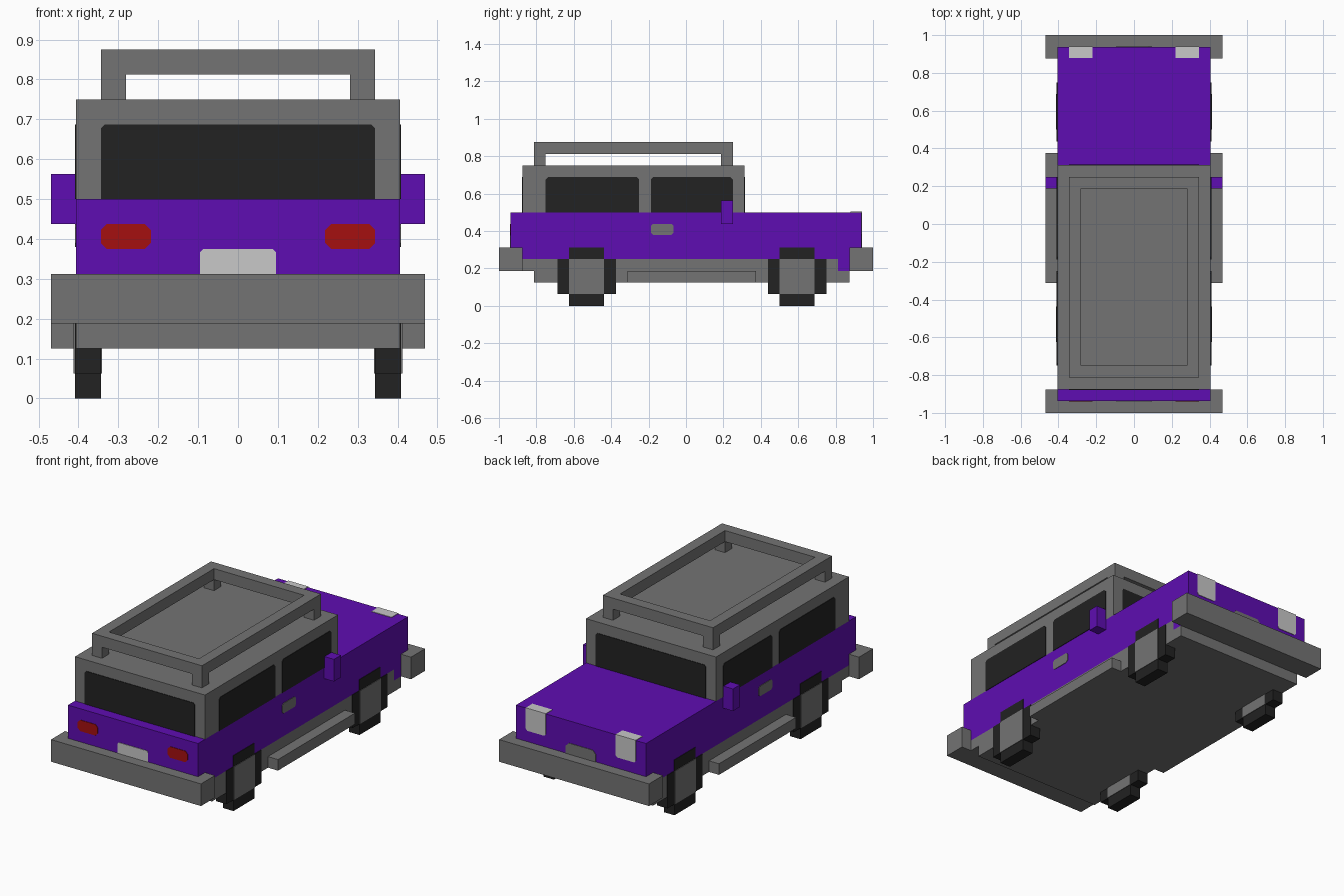
import bpy, bmesh

if "Cube" in bpy.data.objects:
    bpy.data.objects.remove(bpy.data.objects["Cube"])


def material(name, rgb):
    m = bpy.data.materials.new(name)
    m.diffuse_color = (*rgb, 1)
    m.use_nodes = True
    m.node_tree.nodes["Principled BSDF"].inputs["Base Color"].default_value = m.diffuse_color
    return m


GREY = material("grey", (0.174, 0.174, 0.174))
PURPLE = material("purple", (0.113, 0.004, 0.445))
BLACK = material("black", (0.016, 0.016, 0.016))
RED = material("red", (0.376, 0.005, 0.005))
LIGHT = material("light grey", (0.578, 0.578, 0.578))
T = 0.003  # thickness of painted plates


def prism(name, profile, axis, a, b, mat):
    """Extrude a 2D profile from a to b along an axis (other two axes in xyz order)."""
    def place(p, d):
        v = list(p)
        v.insert("xyz".index(axis), d)
        return v
    bm = bmesh.new()
    face = bm.faces.new([bm.verts.new(place(p, a)) for p in profile])
    ext = bmesh.ops.extrude_face_region(bm, geom=[face])
    for v in ext["geom"]:
        if isinstance(v, bmesh.types.BMVert):
            v.co["xyz".index(axis)] = b
    bmesh.ops.recalc_face_normals(bm, faces=bm.faces)
    me = bpy.data.meshes.new(name)
    bm.to_mesh(me)
    bm.free()
    me.materials.append(mat)
    ob = bpy.data.objects.new(name, me)
    bpy.context.collection.objects.link(ob)
    return ob


def rect(u0, u1, v0, v1, top=0, bottom=0):
    """Rectangle profile with optional cut corners at the top and bottom."""
    pts = []
    for u, v, c, su, sv, flip in ((u0, v0, bottom, 1, 1, 0), (u1, v0, bottom, -1, 1, 1),
                                  (u1, v1, top, -1, -1, 0), (u0, v1, top, 1, -1, 1)):
        if c:
            pair = [(u, v + sv * c), (u + su * c, v)]
            pts += pair[::-1] if flip else pair
        else:
            pts.append((u, v))
    return pts


def box(name, x0, x1, y0, y1, z0, z1, mat):
    return prism(name, rect(x0, x1, y0, y1), "z", z0, z1, mat)


W = 0.40625  # half width of the body

# Body, cabin and chassis
box("body", -W, W, -0.9375, 0.9375, 0.25, 0.5, PURPLE)
box("cabin", -W, W, -0.875, 0.3125, 0.5, 0.75, GREY)
box("chassis", -W, W, -0.8125, 0.8125, 0.125, 0.25, GREY)
box("chassis_end", -W, W, 0.8125, 0.875, 0.125, 0.1875, GREY)
box("chassis_front_lip", -W, W, -0.875, -0.8125, 0.1875, 0.25, GREY)
box("lower_body_end", -W, W, 0.8125, 0.875, 0.1875, 0.25, PURPLE)

# Bumpers
box("front_bumper", -0.46875, 0.46875, -1, -0.875, 0.1875, 0.3125, GREY)
box("back_bumper", -0.46875, 0.46875, 0.875, 1, 0.1875, 0.3125, GREY)

# Roof rack: four rails on four posts
for s, side in ((-1, "left"), (1, "right")):
    x0, x1 = sorted((s * 0.28125, s * 0.34375))
    box(side + "_rack_rail", x0, x1, -0.8125, 0.25, 0.8125, 0.875, GREY)
    for end, y in (("front", -0.8125), ("back", 0.1875)):
        box(f"{side}_{end}_rack_post", x0, x1, y, y + 0.0625, 0.75, 0.8125, GREY)
for end, y in (("front", -0.8125), ("back", 0.1875)):
    box(end + "_rack_rail", -0.28125, 0.28125, y, y + 0.0625, 0.8125, 0.875, GREY)

# Front and back windows
window = rect(-0.34375, 0.34375, 0.5, 0.6875, top=0.01)
prism("front_window", window, "y", -0.875 - T, -0.875, BLACK)
prism("back_window", window, "y", 0.3125, 0.3125 + T, BLACK)

# Number plate and grille
prism("number_plate", rect(-0.095, 0.095, 0.3125, 0.375, top=0.008), "y",
      -0.9375 - T, -0.9375, LIGHT)
prism("grille", rect(-0.094, 0.094, 0.3125, 0.375, top=0.02), "y",
      0.9375, 0.9375 + T, GREY)

# Wheel cross profile (y, z) about the wheel centre
A, B, R = 0.09375, 0.15625, 0.15625
cross = [(-A, -R), (A, -R), (A, -A), (B, -A), (B, A), (A, A),
         (A, R), (-A, R), (-A, A), (-B, A), (-B, -A), (-A, -A)]

# Parts on both sides
for s, side in ((-1, "left"), (1, "right")):
    # side windows, door handle, mirror, step
    for end, y0, y1 in (("front", -0.75, -0.25), ("back", -0.1875, 0.25)):
        prism(f"{side}_{end}_side_window", rect(y0, y1, 0.5, 0.6875, top=0.012),
              "x", s * W, s * (W + T), BLACK)
    prism(side + "_door_handle", rect(-0.1875, -0.0675, 0.38, 0.4375, 0.01, 0.01),
          "x", s * W, s * (W + T), GREY)
    x0, x1 = sorted((s * W, s * 0.46875))
    box(side + "_mirror", x0, x1, 0.1875, 0.25, 0.4375, 0.5625, PURPLE)
    box(side + "_step", x0, x1, -0.3125, 0.375, 0.125, 0.1875, GREY)
    # lamps
    x0, x1 = sorted((s * 0.21875, s * 0.34375))
    prism(side + "_red_lamp", rect(x0, x1, 0.375, 0.4375, 0.015, 0.015),
          "y", -0.9375 - T, -0.9375, RED)
    prism(side + "_headlight", rect(x0, x1, 0.375, 0.5, bottom=0.01),
          "y", 0.9375, 0.9375 + T, LIGHT)
    box(side + "_headlight_top", x0, x1, 0.88, 0.9375 + T, 0.5, 0.5 + T, LIGHT)
    # wheels with hub plates on both faces
    for end, yc in (("front", -0.53125), ("back", 0.59375)):
        prism(f"{side}_{end}_wheel", [(y + yc, z + R) for y, z in cross],
              "x", s * 0.34375, s * (W + T), BLACK)
        hub = rect(yc - A, yc + A, R - A, R + A)
        prism(f"{side}_{end}_hub", hub, "x", s * (W + T), s * (W + 2 * T), GREY)
        prism(f"{side}_{end}_inner_hub", hub, "x", s * (0.34375 - T), s * 0.34375, GREY)
